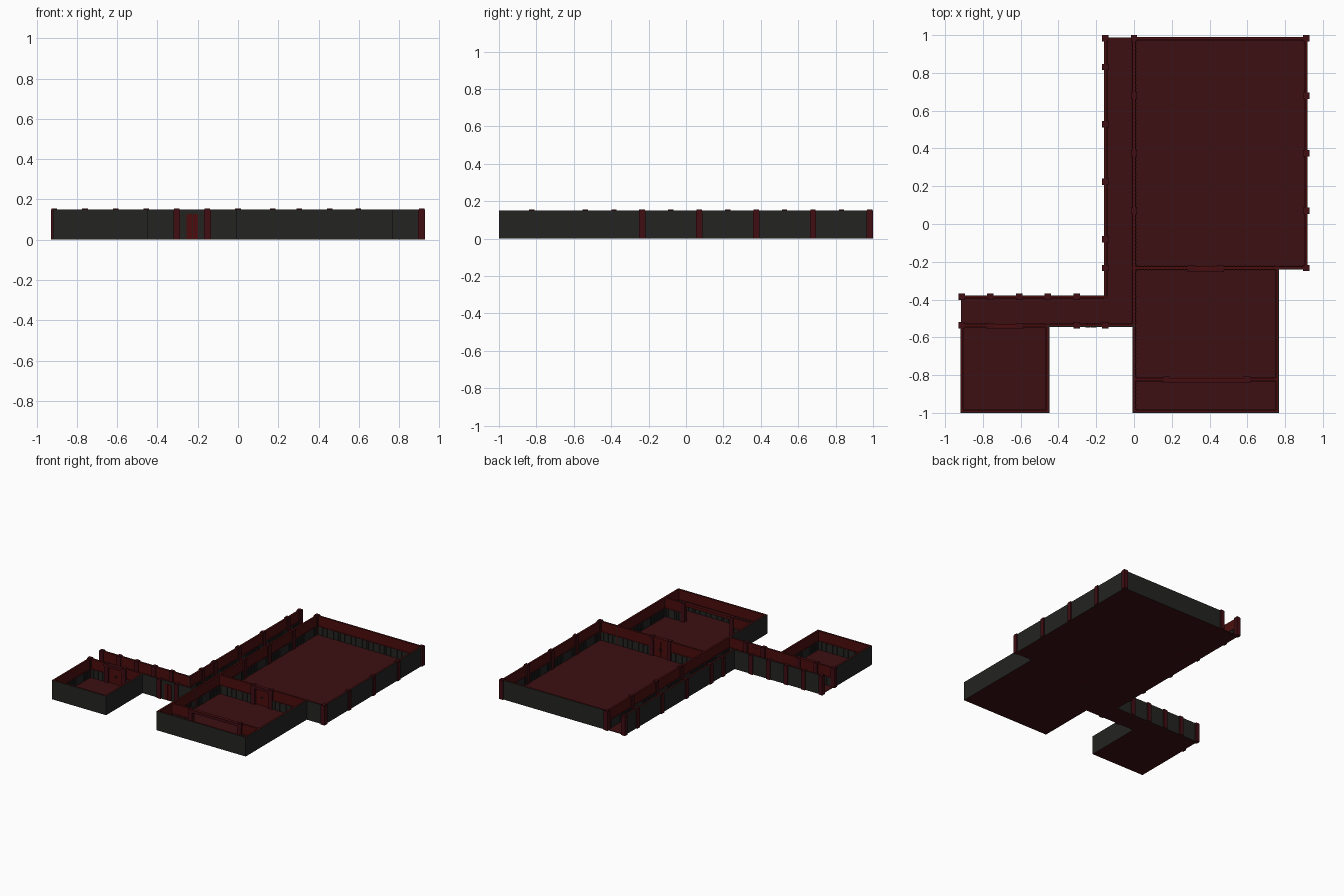
import bpy, bmesh
from mathutils import Matrix, Vector

if "Cube" in bpy.data.objects:
    bpy.data.objects.remove(bpy.data.objects["Cube"])

M = 0.152          # plan grid module
T = 0.015          # wall thickness
H = 0.15           # wall height
P = 0.034          # pillar width


def material(name, col):
    m = bpy.data.materials.new(name)
    m.diffuse_color = (*col, 1)
    m.use_nodes = True
    m.node_tree.nodes["Principled BSDF"].inputs["Base Color"].default_value = m.diffuse_color
    return m


RED = material("red_wall", (0.070, 0.004, 0.004))
FLOOR = material("floor_red", (0.045, 0.005, 0.006))
TRIM = material("trim_red", (0.050, 0.004, 0.006))
GREY = material("dark_grey", (0.017, 0.017, 0.016))

parts = {}         # part name -> (bmesh, material)


def box(part, mat, x0, x1, y0, y1, z0, z1):
    bm = parts.setdefault(part, (bmesh.new(), mat))[0]
    c = Vector(((x0 + x1) / 2, (y0 + y1) / 2, (z0 + z1) / 2))
    s = (abs(x1 - x0), abs(y1 - y0), abs(z1 - z0), 1)
    bmesh.ops.create_cube(bm, size=1, matrix=Matrix.Translation(c) @ Matrix.Diagonal(s))


def gx(i):
    return i * M


def gy(j):
    return 0.983 - j * M


def run(part, mat, vertical, c, u0, u1, v0, v1, z0, z1):
    """Box along a wall line: u along it, v offset from its centre line c."""
    if vertical:
        box(part, mat, c + v0, c + v1, u0, u1, z0, z1)
    else:
        box(part, mat, u0, u1, c + v0, c + v1, z0, z1)


def wall(name, vertical, c, u0, u1, out=0, z0=0.0):
    """out = outward direction of the grey skin, 0 = interior wall."""
    u0, u1 = min(u0, u1), max(u0, u1)
    h = T / 2
    if out:
        run(name, RED, vertical, c, u0 - 0.003, u1 + 0.003, -out * h, out * 0.0035, z0, H)
        run("outer_skin", GREY, vertical, c, u0 - h, u1 + h, out * 0.0035, out * h, z0, H)
    else:
        run(name, RED, vertical, c, u0, u1, -h, h, z0, H)
    if z0 > 0:
        return
    # wainscot panel, slats and rail on each inside face
    for s in ([-out] if out else [-1, 1]):
        a, b = u0 + h, u1 - h
        run("wainscot_panel", GREY, vertical, c, a, b, s * h, s * (h + 0.002), 0.004, 0.068)
        run("wainscot_rail", TRIM, vertical, c, a, b, s * h, s * (h + 0.004), 0.068, 0.073)
        n = max(1, round((b - a) / 0.019))
        for k in range(n):
            u = a + (k + 0.5) * (b - a) / n
            run("wainscot_slats", GREY, vertical, c, u - 0.003, u + 0.003,
                s * h, s * (h + 0.005), 0.004, 0.068)


def pillar(x, y):
    r = P / 2
    box("pillars", TRIM, x - r, x + r, y - r, y + r, 0, H)
    box("pillar_caps", TRIM, x - r + .003, x + r - .003, y - r + .003, y + r - .003, H, 0.155)


def doorway(name, y, u0, u1, x0, x1, doors):
    """Interior wall along x with an opening, posts, lintel and optional leaves."""
    wall(name, False, y, u0, x0)
    wall(name, False, y, x1, u1)
    wall(name, False, y, x0, x1, z0=0.128)
    box("door_lintels", TRIM, x0 - 0.02, x1 + 0.02, y - 0.02, y - T / 2, 0.128, H)
    for x in (x0, x1):
        pillar(x, y - 0.003)
    if doors:
        mid = (x0 + x1) / 2
        for a, b in ((x0, mid - .001), (mid + .001, x1)):
            box("door_leaves", RED, a, b, y - .004, y + .004, 0.004, 0.128)
        for s in (-1, 1):
            box("door_handles", GREY, mid + s * .008 - .002, mid + s * .008 + .002,
                y - .009, y + .009, 0.055, 0.07)


# floors
h = T / 2
for x0, x1, y0, y1 in ((-1, 6, 8, 0), (0, 5, 13, 8), (-1, 0, 10, 8),
                       (-6, -1, 10, 9), (-6, -3, 13, 10)):
    box("floor", FLOOR, gx(x0) - .004, gx(x1) + .004, gy(y0) - .004, gy(y1) + .004, 0, 0.004)

# main hall
wall("hall_walls", True, gx(6), gy(8), gy(0), 1)
wall("hall_walls", False, gy(0), gx(0), gx(6), 1)
wall("hall_walls", False, gy(8), gx(5), gx(6), -1)
wall("hall_walls", True, gx(0), gy(8), gy(0))
doorway("hall_walls", gy(8), gx(0), gx(5), gx(2), gx(3), True)

# front right room with a partition and wide opening
wall("front_room_walls", True, gx(5), gy(13), gy(8), 1)
wall("front_room_walls", False, gy(13), gx(0), gx(5), -1)
wall("front_room_walls", True, gx(0), gy(13), gy(10), -1)
wall("front_room_walls", True, gx(0), gy(10), gy(8))
doorway("front_room_partition", -0.822, gx(0), gx(5), gx(1) + .02, gx(4) - .01, False)

# long corridor and cross corridor
wall("corridor_walls", True, gx(-1), gy(9), gy(0), -1)
wall("corridor_walls", False, gy(9), gx(-6), gx(-1), 1)
wall("corridor_walls", False, gy(10), gx(-3), gx(0), -1)

# left room
wall("left_room_walls", True, gx(-6), gy(13), gy(10), -1)
wall("left_room_walls", True, gx(-3), gy(13), gy(10), 1)
wall("left_room_walls", False, gy(13), gx(-6), gx(-3), -1)
doorway("left_room_walls", gy(10), gx(-6), gx(-3), gx(-5), gx(-4), True)

# corridor outside double door
for s in (-1, 1):
    xc = gx(-1.5) + s * 0.015
    box("side_door", RED, xc - .014, xc + .014, gy(10) - .011, gy(10) + .011, 0.004, 0.128)

# pillars along the walls
for j in (0, 2, 4, 6, 8):
    pillar(gx(6), gy(j))
for j in (0, 2, 4, 6):
    pillar(gx(0), gy(j))
for j in (0, 1, 3, 5, 7, 8):
    pillar(gx(-1), gy(j))
for i in (-6, -5, -4, -3, -2):
    pillar(gx(i), gy(9))
for i in (-6, -2, -1):
    pillar(gx(i), gy(10))

# turn the collected parts into objects
for name, (bm, mat) in parts.items():
    me = bpy.data.meshes.new(name)
    bm.to_mesh(me)
    bm.free()
    me.materials.append(mat)
    bpy.context.collection.objects.link(bpy.data.objects.new(name, me))
